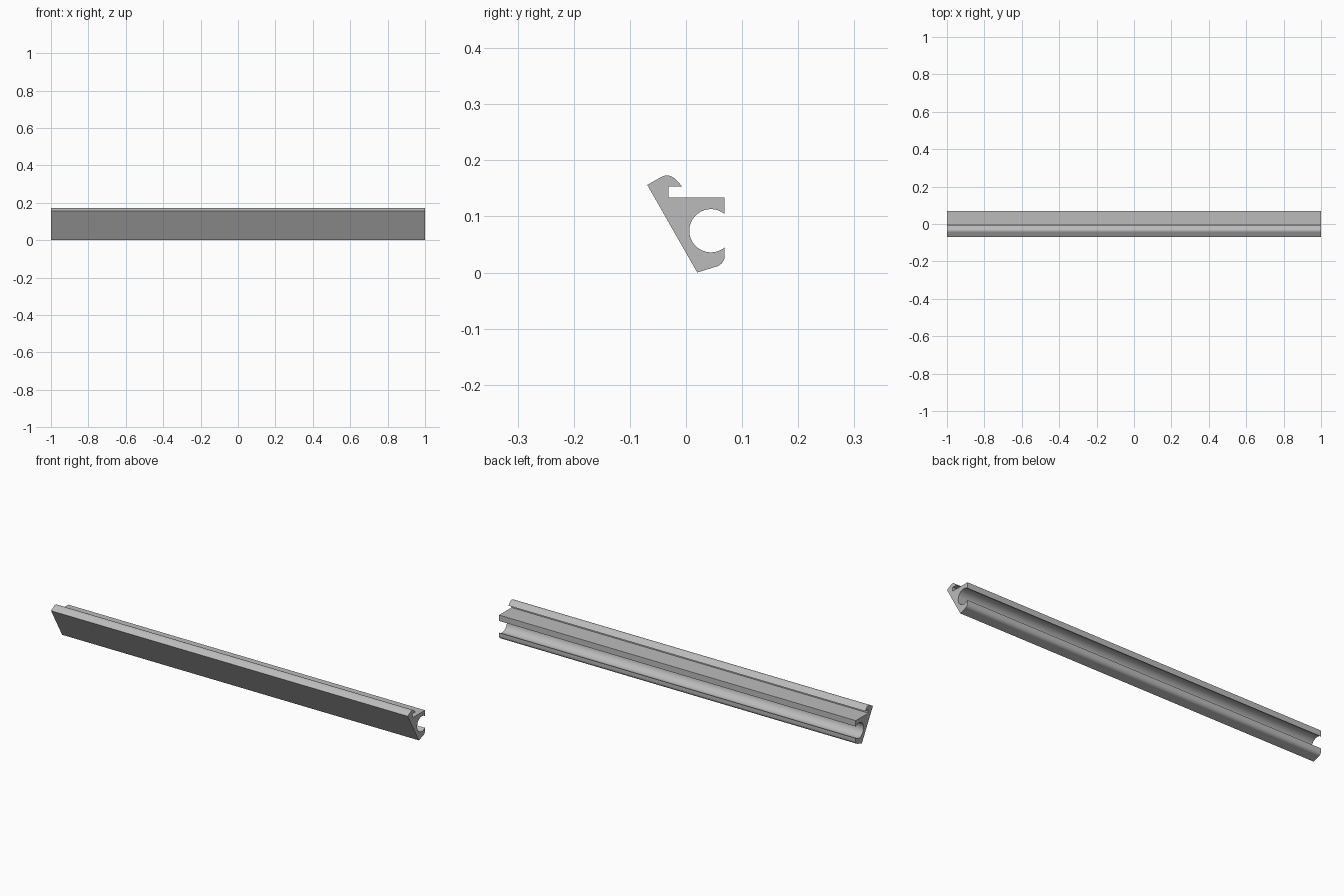
import bpy
import bmesh
from math import cos, sin, radians

cube = bpy.data.objects.get("Cube")
if cube:
    bpy.data.objects.remove(cube, do_unlink=True)

HALF_LENGTH = 1.0


def arc(cy, cz, radius, start, end, steps):
    """Points of an arc in the y-z plane, angles in degrees."""
    angles = [radians(start + (end - start) * i / steps) for i in range(steps + 1)]
    return [(cy + radius * cos(a), cz + radius * sin(a)) for a in angles]


# Cross-section: slanted front, hooked lip, ledge, round channel, rounded foot
profile = [(0.02, 0.0), (-0.069, 0.156)]
profile += arc(-0.034, 0.153, 0.02, 120, 45, 10)
profile += [(-0.006, 0.153), (-0.031, 0.153), (-0.031, 0.134),
            (0.069, 0.134)]
profile += arc(0.0445, 0.0745, 0.0385, 50.5, 309.5, 48)
profile += arc(0.049, 0.03, 0.02, 0, -75, 10)

# Extrude the section along the length
bm = bmesh.new()
section = bm.faces.new([bm.verts.new((-HALF_LENGTH, y, z)) for y, z in profile])
extruded = bmesh.ops.extrude_face_region(bm, geom=[section], use_keep_orig=True)
end_verts = [g for g in extruded["geom"] if isinstance(g, bmesh.types.BMVert)]
bmesh.ops.translate(bm, verts=end_verts, vec=(2 * HALF_LENGTH, 0, 0))
bmesh.ops.recalc_face_normals(bm, faces=bm.faces)
caps = [f for f in bm.faces if len(f.verts) > 4]
bmesh.ops.triangulate(bm, faces=caps)
mesh = bpy.data.meshes.new("channel_rail")
bm.to_mesh(mesh)
bm.free()

rail = bpy.data.objects.new("channel_rail", mesh)
bpy.context.collection.objects.link(rail)

# Plain grey finish
grey = bpy.data.materials.new("plain_grey")
grey.use_nodes = True
colour = (0.5, 0.5, 0.5, 1.0)
grey.diffuse_color = colour
grey.node_tree.nodes["Principled BSDF"].inputs["Base Color"].default_value = colour
mesh.materials.append(grey)

# Smooth curves, sharp edges
bpy.ops.object.select_all(action="DESELECT")
rail.select_set(True)
bpy.context.view_layer.objects.active = rail
bpy.ops.object.shade_smooth_by_angle(angle=radians(25))
